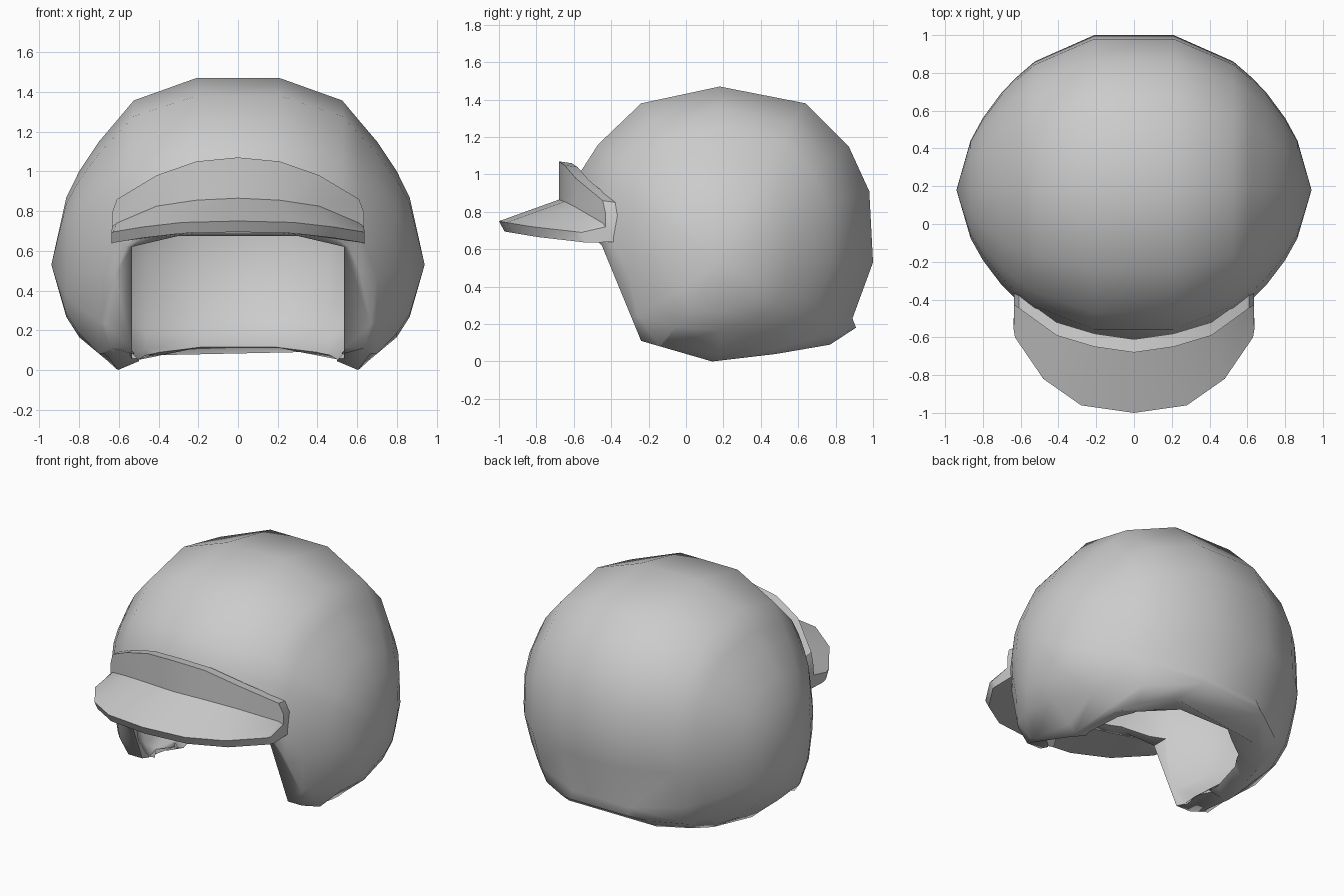
import bpy, bmesh, math

cube = bpy.data.objects.get("Cube")
if cube:
    bpy.data.objects.remove(cube, do_unlink=True)

grey = bpy.data.materials.new("plain grey")
grey.use_nodes = True
grey.diffuse_color = (0.6, 0.6, 0.6, 1)
grey.node_tree.nodes["Principled BSDF"].inputs["Base Color"].default_value = grey.diffuse_color


def make_object(name, bm):
    bmesh.ops.recalc_face_normals(bm, faces=bm.faces)
    mesh = bpy.data.meshes.new(name)
    bm.to_mesh(mesh)
    bm.free()
    mesh.materials.append(grey)
    obj = bpy.data.objects.new(name, mesh)
    bpy.context.collection.objects.link(obj)
    return obj


def smooth(obj, degrees):
    bpy.ops.object.select_all(action="DESELECT")
    obj.select_set(True)
    bpy.context.view_layer.objects.active = obj
    bpy.ops.object.shade_smooth_by_angle(angle=math.radians(degrees))


def loft(bm, rings):
    """Join equal closed rings of points with quads."""
    loops = [[bm.verts.new(p) for p in ring] for ring in rings]
    for a, b in zip(loops, loops[1:]):
        for i in range(len(a)):
            j = (i + 1) % len(a)
            bm.faces.new((a[i], a[j], b[j], b[i]))
    return loops


def capped_loft(name, rings):
    bm = bmesh.new()
    loops = loft(bm, rings)
    bm.faces.new(loops[0])
    bm.faces.new(loops[-1])
    return make_object(name, bm)


# Shell: side outline (y, z) lofted across x towards a pole at each ear
CY, CZ = 0.18, 0.53
outline = [(-.62, .70), (-.56, 1.02), (-.47, 1.16), (-.24, 1.38), (.18, 1.47),
           (.64, 1.38), (.87, 1.15), (.98, .91), (1.0, .53), (.89, .23),
           (.82, .08), (.6, -.08), (.18, -.2), (-.32, -.16), (-.52, .1), (-.6, .45)]
# (x, depth scale, height scale)
spans = [(.21, 1, 1), (.525, .83, .88), (.62, .73, .76), (.7, .63, .66),
         (.8, .465, .5), (.865, .32, .36)]


def dome(name, k):
    bm = bmesh.new()
    stations = [(-x, sy, sz) for x, sy, sz in reversed(spans)] + spans
    loops = loft(bm, [[(x * k, CY + (y - CY) * sy * k, CZ + (z - CZ) * sz * k)
                       for y, z in outline] for x, sy, sz in stations])
    for loop, side in ((loops[0], -1), (loops[-1], 1)):
        pole = bm.verts.new((side * .94 * k, CY, CZ))
        for i in range(len(loop)):
            bm.faces.new((loop[i], loop[(i + 1) % len(loop)], pole))
    return make_object(name, bm)


def subtract(obj, cutter):
    mod = obj.modifiers.new("cut", "BOOLEAN")
    mod.operation = "DIFFERENCE"
    mod.solver = "EXACT"
    mod.object = cutter
    bpy.context.view_layer.objects.active = obj
    bpy.ops.object.modifier_apply(modifier=mod.name)
    bpy.data.objects.remove(cutter, do_unlink=True)


# Face window seen from the front, and the face and neck line seen from the side
window = [(-.535, -.5), (-.535, .62), (-.3, .675), (.3, .675), (.535, .62), (.535, -.5)]
opening = [(-1.2, .71), (-.62, .69), (-.5, .665), (-.45, .62), (-.24, .11), (.14, 0),
           (.48, .04), (.77, .09), (.86, .13), (1.3, .2), (1.3, -1), (-1.2, -1)]

shell = dome("helmet_shell", 1)
subtract(shell, dome("hollow_cutter", .88))
subtract(shell, capped_loft("window_cutter", [[(x, y, z) for x, z in window] for y in (-1.1, .1)]))
subtract(shell, capped_loft("opening_cutter", [[(x, y, z) for y, z in opening] for x in (-1.2, 1.2)]))

# Round the neck rim inwards and draw out the small lip at the nape
for v in shell.data.vertices:
    x, y, z = v.co
    radius = math.sqrt((x / .94) ** 2 + ((y - CY) / .82) ** 2 + ((z - .6) / .88) ** 2)
    if y > -.2 and z < .16:
        if radius < .91:
            v.co.z += .045
        elif y > .78:
            v.co.y += .07
            v.co.z += .06
        elif z < .08:
            v.co.x -= math.copysign(.04, x)
smooth(shell, 75)

# Peak: upright band and sloping brim, one section per station
# (brim x, tip y, tip z, band x, band y, band foot z, band top z)
half = [(.28, -.96, .743, .21, -.65, .855, 1.05), (.48, -.82, .72, .41, -.59, .825, .98),
        (.63, -.6, .695, .61, -.445, .74, .86), (.637, -.56, .69, .635, -.43, .72, .79)]
sections = [(-s[0], s[1], s[2], -s[3], *s[4:]) for s in reversed(half)]
sections += [(0, -1, .75, 0, -.68, .865, 1.07)] + half
peak = capped_loft("peak", [
    [(tx, ty, tz), (x, by, foot), (x, by, top), (x, by + .07, top - .01),
     (x, by + .07, tz - .05), (tx, ty + .03, tz - .055)]
    for tx, ty, tz, x, by, foot, top in sections])
smooth(peak, 30)
